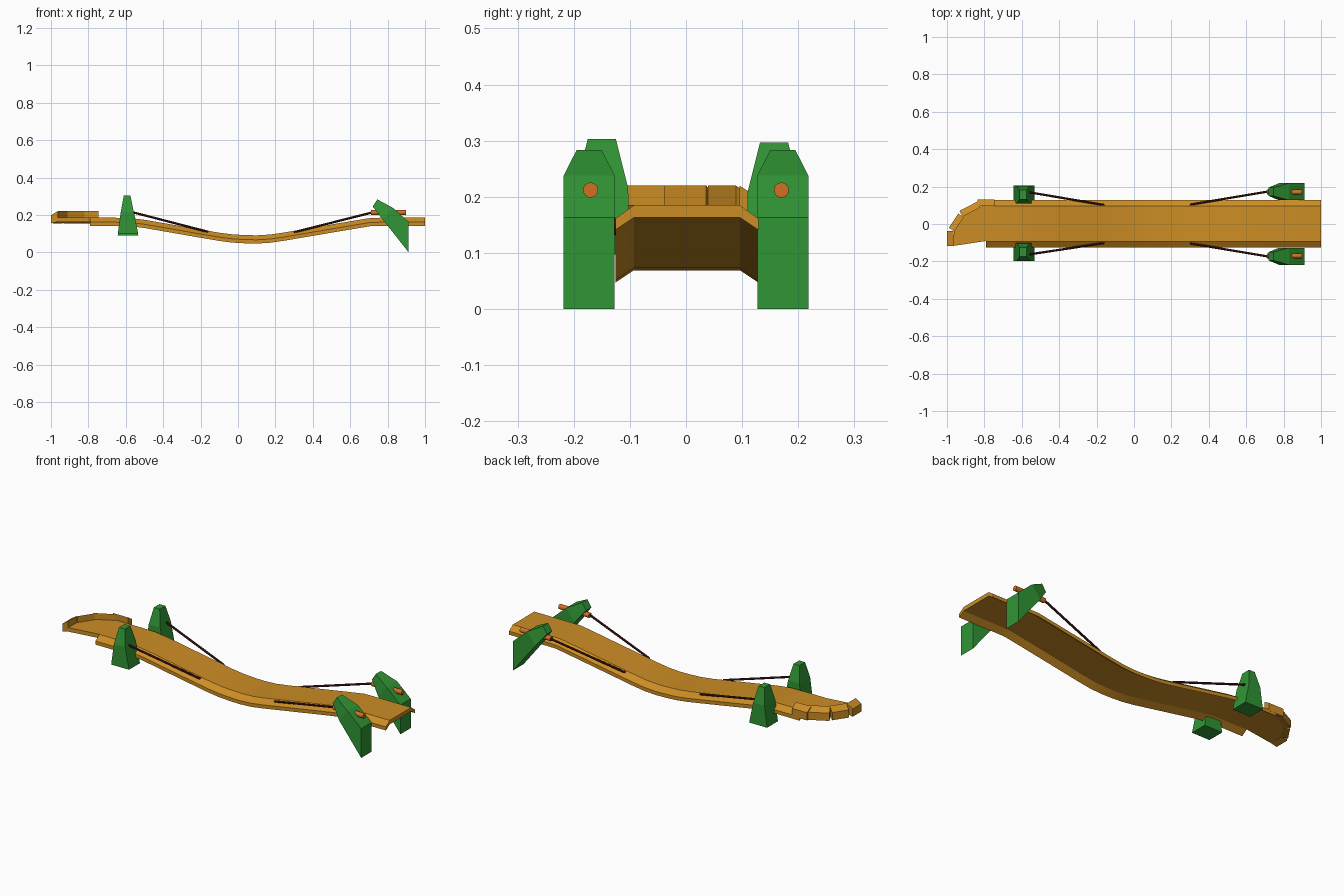
import bpy, bmesh, math
from mathutils import Vector

if "Cube" in bpy.data.objects:
    bpy.data.objects.remove(bpy.data.objects["Cube"])


def material(name, rgb):
    m = bpy.data.materials.new(name)
    m.diffuse_color = (*rgb, 1)
    m.use_nodes = True
    m.node_tree.nodes["Principled BSDF"].inputs["Base Color"].default_value = m.diffuse_color
    return m


WOOD = material("golden wood", (0.60, 0.265, 0.018))
GREEN = material("leaf green", (0.03, 0.30, 0.035))
PEG = material("orange peg", (0.65, 0.16, 0.018))
ROPE = material("dark rope", (0.065, 0.012, 0.010))


def loft(name, rings, mat, smooth=False):
    """Skin a list of equal-length closed rings and cap both ends."""
    bm = bmesh.new()
    vr = [[bm.verts.new(p) for p in r] for r in rings]
    n = len(vr[0])
    for a, b in zip(vr, vr[1:]):
        for i in range(n):
            j = (i + 1) % n
            bm.faces.new((a[i], a[j], b[j], b[i]))
    bm.faces.new(vr[0])
    bm.faces.new(vr[-1])
    bmesh.ops.recalc_face_normals(bm, faces=bm.faces)
    me = bpy.data.meshes.new(name)
    bm.to_mesh(me)
    bm.free()
    me.materials.append(mat)
    ob = bpy.data.objects.new(name, me)
    bpy.context.collection.objects.link(ob)
    if smooth:
        bpy.context.view_layer.objects.active = ob
        ob.select_set(True)
        bpy.ops.object.shade_smooth_by_angle(angle=math.radians(25))
        ob.select_set(False)
    return ob


def rod(name, a, b, radius, sides, mat):
    a, b = Vector(a), Vector(b)
    q = (b - a).to_track_quat('Z', 'Y')
    circle = [q @ Vector((radius * math.cos(t), radius * math.sin(t), 0))
              for t in (2 * math.pi * i / sides for i in range(sides))]
    return loft(name, [[c + p for c in circle] for p in (a, b)], mat, True)


# Sagging deck: bevelled plank section swept along a dipping path
section = [(-0.126, -0.024), (-0.093, 0), (0.096, 0), (0.129, -0.024),
           (0.129, -0.044), (0.096, -0.022), (-0.093, -0.022), (-0.126, -0.044)]
path = [(-0.79, 0.185), (-0.66, 0.185), (-0.58, 0.184), (-0.50, 0.174), (-0.20, 0.122),
        (-0.10, 0.105), (-0.03, 0.096), (0.04, 0.092), (0.10, 0.091), (0.17, 0.095),
        (0.24, 0.105), (0.34, 0.122), (0.60, 0.166), (0.71, 0.184), (0.76, 0.185), (1.0, 0.185)]
loft("deck", [[(x, y, z + dz) for y, dz in section] for x, z in path], WOOD, True)

# Curved end platform
outline = [(-0.785, -0.09), (-0.785, 0.096), (-0.835, 0.094), (-0.917, 0.039),
           (-0.963, -0.039), (-0.966, -0.117)]
loft("end_platform", [[(x, y, z) for x, y in outline] for z in (0.163, 0.185)], WOOD)

# Raised rim blocks around the platform
rim = [((-0.745, 0.095), (-0.837, 0.095)), ((-0.821, 0.089), (-0.917, 0.039)),
       ((-0.911, 0.036), (-0.961, -0.039)), ((-0.965, -0.038), (-0.965, -0.117))]
rim_section = [(0, 0.163), (0, 0.22), (0.035, 0.198), (0.035, 0.155)]
for i, ends in enumerate(rim):
    a, b = Vector(ends[0]), Vector(ends[1])
    d = (b - a).normalized()
    out = Vector((d.y, -d.x))
    loft(f"rim_block_{i + 1}",
         [[(*(p + out * o), z) for o, z in rim_section] for p in (a, b)], WOOD)

for side, s in (("front", -1), ("back", 1)):
    # Upright tapered posts; the pair sits slightly off centre
    cy = -0.150 if s < 0 else 0.157
    rise = 0.003 if s < 0 else -0.003
    levels = [(-0.588, 0.055, 0.048, 0.094), (-0.592, 0.035, 0.047, 0.212),
              (-0.593, 0.018, 0.025, 0.300)]
    loft(f"{side}_upright_post",
         [[(x + i * hx, cy + j * hy, z + rise) for i, j in
           ((-1, -1), (1, -1), (1, 1), (-1, 1))] for x, hx, hy, z in levels], GREEN)

    # Leaning anchor posts: base, shoulder and narrowed tip
    py = s * 0.1725
    rings = [((0.912, 0.0), (0.912, 0.163), 0.0455),
             ((0.775, 0.174), (0.828, 0.238), 0.0455),
             ((0.720, 0.245), (0.745, 0.283), 0.0225)]
    loft(f"{side}_leaning_post",
         [[(lo[0], py - w, lo[1]), (lo[0], py + w, lo[1]),
           (hi[0], py + w, hi[1]), (hi[0], py - w, hi[1])] for lo, hi, w in rings], GREEN)

    # Peg through the leaning post
    rod(f"{side}_peg", (0.71, s * 0.17, 0.212), (0.897, s * 0.17, 0.212), 0.0135, 16, PEG)

    # Ropes from the posts to the deck edges
    rod(f"{side}_right_rope", (0.725, s * 0.175, 0.215), (0.30, s * 0.104, 0.108), 0.006, 8, ROPE)
    rod(f"{side}_left_rope", (-0.57, cy + s * 0.014, 0.216), (-0.16, s * 0.102, 0.110),
        0.006, 8, ROPE)
